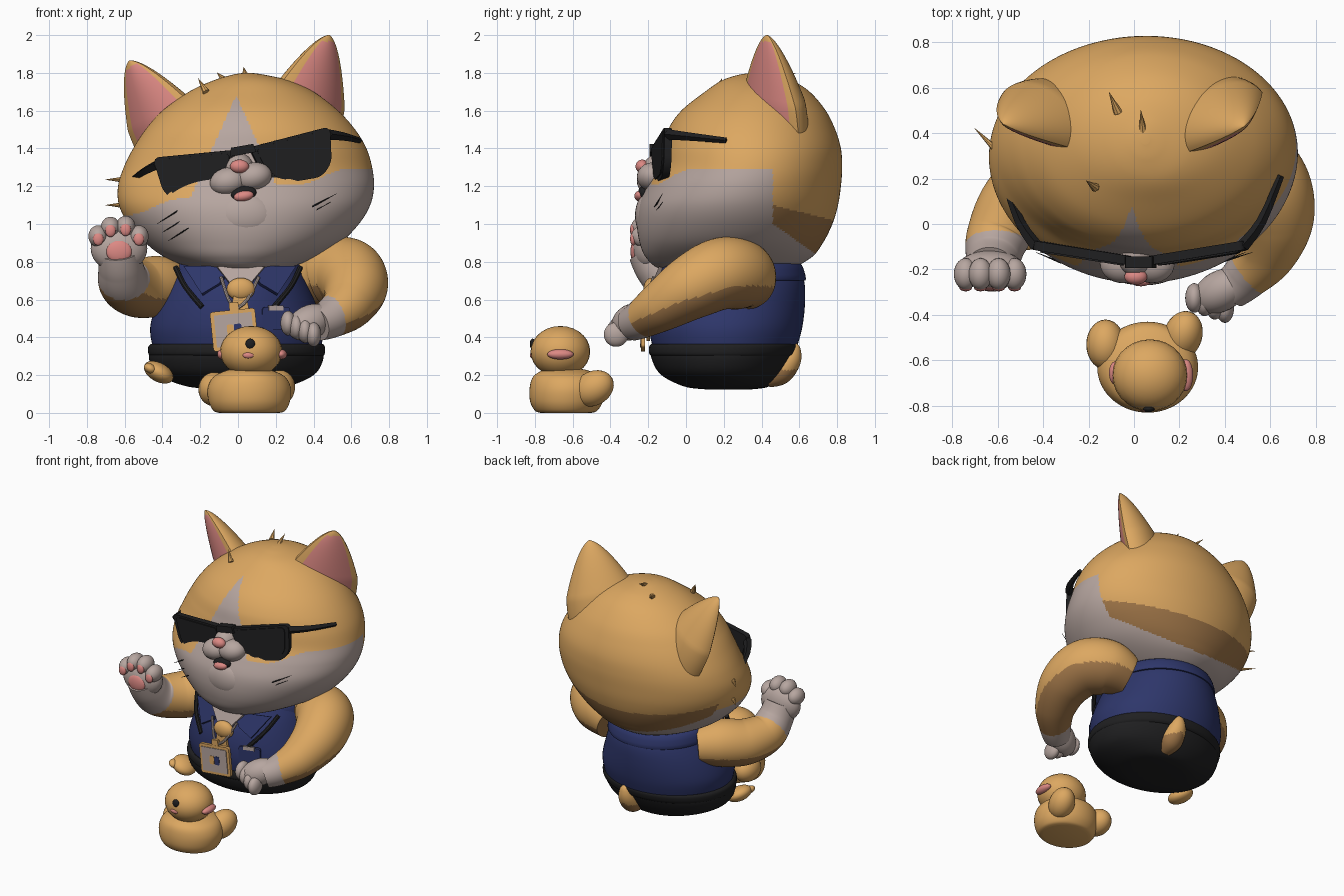
import bpy, bmesh, math
from mathutils import Vector, Matrix

def mat(name, *rgb):
    m = bpy.data.materials.new(name)
    m.diffuse_color = (*rgb, 1)
    return m

AMBER = mat("amber_fur", 0.72, 0.39, 0.12)
CREAM = mat("cream_fur", 0.47, 0.38, 0.35)
BROWN = mat("brown_fur", 0.35, 0.18, 0.065)
NAVY = mat("navy_cloth", 0.027, 0.037, 0.145)
BLACK = mat("black", 0.014, 0.014, 0.015)
PINK = mat("pink_skin", 0.72, 0.25, 0.23)

def finish(name, bm, mats, rule=None, angle=40):
    """Turn a bmesh into an object; rule(centre, normal) picks the material slot."""
    bmesh.ops.recalc_face_normals(bm, faces=bm.faces)
    if rule:
        for f in bm.faces:
            f.material_index = rule(f.calc_center_median(), f.normal)
    me = bpy.data.meshes.new(name)
    bm.to_mesh(me)
    bm.free()
    for m in mats:
        me.materials.append(m)
    me.shade_smooth()
    me.set_sharp_from_angle(angle=math.radians(angle))
    ob = bpy.data.objects.new(name, me)
    bpy.context.collection.objects.link(ob)
    return ob

def skin(name, rings, mats, rule=None, angle=40):
    """Skin closed rings of points and cap both ends."""
    bm = bmesh.new()
    rows = [[bm.verts.new(p) for p in r] for r in rings]
    n = len(rows[0])
    for a, b in zip(rows, rows[1:]):
        for i in range(n):
            j = (i + 1) % n
            bm.faces.new((a[i], a[j], b[j], b[i]))
    bm.faces.new(rows[0])
    bm.faces.new(rows[-1])
    return finish(name, bm, mats, rule, angle)

def spline(rows, steps):
    """Smooth interpolation through rows of numbers."""
    out = []
    for i in range(len(rows) - 1):
        p0, p1, p2, p3 = (rows[max(0, min(len(rows) - 1, i + k))] for k in (-1, 0, 1, 2))
        for s in range(steps):
            t = s / steps
            out.append([0.5 * (2 * b + (c - a) * t + (2 * a - 5 * b + 4 * c - d) * t * t
                               + (3 * b - a - 3 * c + d) * t ** 3)
                        for a, b, c, d in zip(p0, p1, p2, p3)])
    return out + [list(rows[-1])]

def loft(name, rows, mats, rule=None, n=72, steps=6):
    """Horizontal oval sections: z, left, right, front, back."""
    rings = []
    for z, xl, xr, yf, yb in spline(rows, steps):
        ring = []
        for k in range(n):
            a = math.tau * k / n
            ring.append(((xl + xr) / 2 + (xr - xl) / 2 * math.cos(a),
                         (yf + yb) / 2 + (yb - yf) / 2 * math.sin(a), z))
        rings.append(ring)
    return skin(name, rings, mats, rule)

def tube(name, rows, mats, rule=None, n=32, steps=8):
    """Round limb along x, y, z, radius."""
    path = spline(rows, steps)
    rings = []
    for i, (x, y, z, r) in enumerate(path):
        t = (Vector(path[min(i + 1, len(path) - 1)][:3]) - Vector(path[max(i - 1, 0)][:3])).normalized()
        u = t.cross(Vector((1, 0, 0))).normalized()
        v = t.cross(u)
        rings.append([Vector((x, y, z)) + r * (u * math.cos(math.tau * k / n) + v * math.sin(math.tau * k / n))
                      for k in range(n)])
    return skin(name, rings, mats, rule)

def blob(name, loc, radii, m, rot=(0, 0, 0), seg=28):
    bm = bmesh.new()
    bmesh.ops.create_uvsphere(bm, u_segments=seg, v_segments=seg // 2, radius=1)
    bm.transform(at(*loc, *rot) @ Matrix.Diagonal((*radii, 1)))
    return finish(name, bm, [m])

def plate(name, pts, depth, m, matrix, bevel=0.0):
    """Upright plate from an x, z outline."""
    bm = bmesh.new()
    face = bm.faces.new([bm.verts.new((x, -depth / 2, z)) for x, z in pts])
    ext = bmesh.ops.extrude_face_region(bm, geom=[face])
    bmesh.ops.translate(bm, vec=(0, depth, 0), verts=[v for v in ext["geom"] if isinstance(v, bmesh.types.BMVert)])
    if bevel:
        edges = [e for e in bm.edges if abs(e.verts[0].co.y - e.verts[1].co.y) > depth / 2]
        bmesh.ops.bevel(bm, geom=edges, offset=bevel, segments=4, affect='EDGES', profile=0.5)
    bm.transform(matrix)
    return finish(name, bm, [m])

def box_pts(w, h):
    return [(-w, -h), (w, -h), (w, h), (-w, h)]

def at(x, y, z, rx=0.0, ry=0.0, rz=0.0):
    return (Matrix.Translation((x, y, z)) @ Matrix.Rotation(rz, 4, 'Z')
            @ Matrix.Rotation(ry, 4, 'Y') @ Matrix.Rotation(rx, 4, 'X'))

def spike(name, base, tip, r, m):
    tube(name, [(*base, r), (*tip, 0.001)], [m], n=8, steps=2)

# Head with mask, blaze and nape markings
def head_paint(c, n):
    if c.y < 0.3 and c.z > 1.1 and abs(c.x + 0.01) < (1.68 - c.z) * 0.45:
        return 1
    if c.y < 0.46:
        return 1 if c.z - 0.18 * c.x < 1.17 + 0.02 * math.sin(c.x * 14) else 0
    if c.z < 1.0 - 0.7 * (c.y - 0.46):
        return 1
    return 2 if c.z < 1.1 - 0.25 * (c.y - 0.46) else 0

loft("head", [
    (0.74, -0.06, 0.12, 0.05, 0.3), (0.76, -0.22, 0.25, -0.13, 0.53), (0.82, -0.38, 0.40, -0.21, 0.66),
    (0.9, -0.49, 0.54, -0.245, 0.725), (1.0, -0.58, 0.64, -0.26, 0.775), (1.1, -0.63, 0.70, -0.25, 0.805),
    (1.2, -0.635, 0.72, -0.205, 0.82), (1.3, -0.605, 0.71, -0.15, 0.827), (1.4, -0.555, 0.68, -0.125, 0.82),
    (1.5, -0.49, 0.62, -0.095, 0.79), (1.6, -0.40, 0.53, -0.025, 0.74), (1.7, -0.26, 0.40, 0.1, 0.655),
    (1.76, -0.13, 0.27, 0.19, 0.56), (1.79, -0.03, 0.14, 0.28, 0.46), (1.8, 0.03, 0.07, 0.35, 0.4)],
    [AMBER, CREAM, BROWN], head_paint, n=320, steps=11)

# Ears: rounded back, hollow pink front
def ear(name, base, tip, width, depth):
    base, tip, width = Vector(base), Vector(tip), Vector(width)
    back = (tip - base).cross(width).normalized() * depth
    size = lambda t: max(1 - t, 0.002) ** 0.65 * (1 - 0.5 * max(0, 0.3 - t))
    rings = []
    for i in range(33):
        t = 1 - 1.1 * (1 - i / 32) ** 1.4
        ring = []
        for k in range(64):
            c, s = math.cos(math.tau * k / 64), math.sin(math.tau * k / 64)
            ring.append(base.lerp(tip, t) + size(t) * (width * c + back * (s if s > 0 else -0.45 * s * s)))
        rings.append(ring)
    def paint(c, n):
        t = (c - base).dot(tip - base) / (tip - base).length_squared
        p = c - base.lerp(tip, t)
        inner = n.dot(back) < 0 and abs(p.dot(width)) < 0.8 * size(t) * width.length_squared
        return 1 if inner and t < 0.93 else 0
    skin(name, rings, [AMBER, PINK], paint)

ear("right_ear", (0.35, 0.45, 1.53), (0.485, 0.43, 2.0), (0.22, 0.17, -0.07), 0.2)
ear("left_ear", (-0.35, 0.45, 1.44), (-0.575, 0.44, 1.865), (0.21, -0.15, 0.09), 0.2)

# Muzzle, nose, mouth, chin
blob("left_muzzle", (-0.05, -0.175, 1.225), (0.1, 0.085, 0.075), CREAM, (0, -0.2, 0))
blob("right_muzzle", (0.08, -0.175, 1.25), (0.1, 0.085, 0.075), CREAM, (0, -0.2, 0))
blob("nose_bridge", (0.005, -0.13, 1.29), (0.08, 0.1, 0.085), CREAM)
blob("nose", (0.008, -0.232, 1.305), (0.05, 0.035, 0.036), PINK)
blob("mouth", (0.03, -0.225, 1.16), (0.068, 0.03, 0.04), BLACK, (0, -0.17, 0))
blob("tongue", (0.03, -0.244, 1.148), (0.053, 0.03, 0.028), PINK, (0, -0.17, 0))
blob("chin", (0.04, -0.2, 1.045), (0.16, 0.07, 0.12), CREAM)

# Whiskers and head tufts
for i in range(3):
    z = 1.0 + 0.045 * i
    spike("right_whisker", (0.33 + 0.03 * i, -0.185 + 0.01 * i, z), (0.46 + 0.03 * i, -0.125, z + 0.07), 0.005, BLACK)
    spike("left_whisker", (-0.26 - 0.03 * i, -0.19 + 0.01 * i, z - 0.02), (-0.37 - 0.03 * i, -0.125, z - 0.09), 0.005, BLACK)
for z in (1.1, 1.235):
    spike("cheek_tuft", (-0.58, 0.3, z), (-0.70, 0.42, z), 0.02, AMBER)
for a, b in (((-0.17, 0.16, 1.70), (-0.21, 0.19, 1.77)), ((0.04, 0.4, 1.78), (0.03, 0.5, 1.83)),
             ((-0.07, 0.49, 1.76), (-0.11, 0.58, 1.80))):
    spike("head_tuft", a, b, 0.02, AMBER)

# Sunglasses, tilted with the head
G = at(0.035, -0.168, 1.335, 0, math.radians(-10), 0)
for s, side in ((1, "right"), (-1, "left")):
    lens = [(0.035, 0.065), (0.48, 0.1), (0.455, -0.09), (0.39, -0.155), (0.16, -0.155), (0.075, -0.07)]
    yaw = Matrix.Rotation(s * math.radians(9), 4, 'Z')
    plate(side + "_frame", [(s * x, z) for x, z in lens], 0.04, BLACK, G @ yaw, 0.035)
    plate(side + "_lens", [(s * (0.26 + (x - 0.26) * 0.86), z * 0.86 - 0.002) for x, z in lens],
          0.008, BLACK, G @ yaw @ Matrix.Translation((0, -0.023, 0)), 0.03)
    ends = [G @ Vector(p) for p in ((s * 0.46, 0.07, 0.06), (s * 0.54, 0.18, 0.035), (s * 0.62, 0.38, 0.0))]
    tube(side + "_temple", [(*p, r) for p, r in zip(ends, (0.028, 0.022, 0.015))], [BLACK], n=4, steps=3)
plate("glasses_bridge", [(-0.07, 0.035), (0.07, 0.035), (0.06, 0.08), (-0.06, 0.08)], 0.05, BLACK, G)

# Body: trousers, belt, shirt, tail and foot
loft("trousers", [(0.125, -0.1, 0.1, 0.1, 0.35), (0.14, -0.27, 0.26, -0.01, 0.44), (0.2, -0.42, 0.4, -0.13, 0.51),
                  (0.28, -0.47, 0.45, -0.18, 0.56), (0.36, -0.46, 0.45, -0.19, 0.59)], [BLACK])
loft("belt", [(0.30, -0.465, 0.45, -0.18, 0.57), (0.315, -0.475, 0.46, -0.195, 0.585),
              (0.35, -0.475, 0.46, -0.195, 0.595), (0.365, -0.46, 0.45, -0.185, 0.59)], [BLACK], steps=3)
loft("shirt", [(0.34, -0.45, 0.44, -0.175, 0.585), (0.45, -0.465, 0.45, -0.195, 0.615), (0.58, -0.43, 0.41, -0.185, 0.63),
               (0.7, -0.37, 0.36, -0.14, 0.625), (0.8, -0.3, 0.3, -0.05, 0.58)], [NAVY])
loft("back_collar", [(0.70, -0.34, 0.34, -0.05, 0.62), (0.71, -0.36, 0.36, -0.06, 0.635),
                     (0.78, -0.34, 0.34, -0.04, 0.615), (0.80, -0.3, 0.3, 0.0, 0.58)], [NAVY], steps=3)
tube("tail", [(0.09, 0.42, 0.18, 0.05), (0.09, 0.49, 0.22, 0.075), (0.09, 0.545, 0.28, 0.065), (0.09, 0.57, 0.34, 0.04),
              (0.09, 0.573, 0.37, 0.01)], [AMBER, BROWN], lambda c, n: 1 if c.z < 0.23 or n.z < -0.4 else 0)
blob("left_foot", (-0.42, -0.02, 0.215), (0.085, 0.09, 0.05), AMBER, (0, 0.5, 0))
blob("left_toes", (-0.465, -0.075, 0.235), (0.035, 0.04, 0.025), AMBER, (0, 0.5, 0))

# Arms
PAW = Vector((0.37, -0.31, 0.47))
tube("right_arm", [(0.34, 0.34, 0.68, 0.14), (0.47, 0.29, 0.73, 0.185), (0.58, 0.18, 0.735, 0.19),
                   (0.62, 0.03, 0.665, 0.172), (0.58, -0.12, 0.57, 0.137), (0.49, -0.23, 0.5, 0.105), (0.42, -0.29, 0.47, 0.09)],
     [AMBER, CREAM, BROWN],
     lambda c, n: 1 if (c - PAW).length < 0.2 else (2 if n.z < -0.35 else 0), n=80, steps=16)
tube("left_arm", [(-0.3, 0.3, 0.66, 0.13), (-0.42, 0.2, 0.67, 0.16), (-0.53, 0.08, 0.66, 0.155), (-0.6, -0.06, 0.69, 0.138),
                  (-0.62, -0.15, 0.77, 0.12), (-0.63, -0.2, 0.86, 0.11)], [AMBER, CREAM, BROWN],
     lambda c, n: 1 if c.y - 0.6 * (c.z - 0.7) < -0.1 else (2 if n.z < -0.35 else 0), n=80, steps=16)

# Right paw resting
blob("right_paw", (0.38, -0.295, 0.48), (0.135, 0.09, 0.09), CREAM, (0, -0.4, 0.5))
for i in range(4):
    blob("right_paw_finger", (0.265 + 0.045 * i, -0.325 - 0.015 * i, 0.475 - 0.02 * i), (0.04, 0.065, 0.065), CREAM, (0.4, 0, 0))

# Left paw waving, with pads
blob("left_paw", (-0.63, -0.2, 0.87), (0.15, 0.085, 0.125), CREAM)
blob("palm_pad", (-0.63, -0.272, 0.855), (0.068, 0.022, 0.06), PINK)
for x, z in ((-0.74, 0.935), (-0.675, 0.98), (-0.595, 0.985), (-0.525, 0.935)):
    blob("left_paw_finger", (x, -0.22, z), (0.052, 0.07, 0.058), CREAM)
    blob("finger_pad", (x, -0.28, z - 0.015), (0.028, 0.016, 0.034), PINK)

# Collar, tie, straps and pocket
plate("shirt_gap", [(-0.12, 0.1), (0, -0.07), (0.13, 0.1)], 0.02, CREAM, at(0.01, -0.172, 0.68, -0.4))
for s in (-1, 1):
    plate("collar_wing", [(s * x, z) for x, z in ((0.06, 0.09), (0.32, 0.09), (0.2, -0.07), (0.11, -0.01))],
          0.025, NAVY, at(0.01, -0.178, 0.69, -0.4, 0, s * 0.3))
blob("tie_knot", (0.015, -0.185, 0.655), (0.075, 0.04, 0.06), AMBER)
plate("tie", [(-0.03, 0.1), (0.03, 0.1), (0.07, -0.1), (0, -0.16), (-0.07, -0.1)], 0.02, AMBER, at(0.01, -0.2, 0.54))
for s in (-1, 1):
    tube("lanyard", [(0.01 + s * 0.1, -0.17, 0.72, 0.009), (0.0 + s * 0.05, -0.21, 0.6, 0.009), (-0.01, -0.225, 0.55, 0.009)],
         [CREAM], n=8, steps=3)
    tube("shoulder_strap", [(s * 0.33, 0.0, 0.77, 0.015), (s * 0.28, -0.085, 0.67, 0.015), (s * 0.19, -0.155, 0.56, 0.015)],
         [BLACK], n=8, steps=4)
plate("pocket", box_pts(0.075, 0.06), 0.02, NAVY, at(0.2, -0.15, 0.5, 0, 0, 0.27), 0.015)
plate("pocket_tag", box_pts(0.04, 0.013), 0.015, CREAM, at(0.2, -0.16, 0.555, 0, 0, 0.27))

# Name badge with plain picture
B = at(-0.02, -0.228, 0.44, 0, -0.1, 0)
plate("badge_frame", box_pts(0.12, 0.105), 0.022, AMBER, B, 0.015)
plate("badge_card", box_pts(0.1, 0.085), 0.008, CREAM, B @ Matrix.Translation((0, -0.012, 0)))
plate("badge_blue_mark", box_pts(0.02, 0.03), 0.006, NAVY, B @ Matrix.Translation((0.02, -0.016, 0)), 0.01)
plate("badge_amber_mark", box_pts(0.018, 0.03), 0.006, AMBER, B @ Matrix.Translation((-0.02, -0.016, 0)), 0.01)
plate("badge_clip", box_pts(0.025, 0.025), 0.02, AMBER, B @ Matrix.Translation((0.01, 0, 0.12)))

# Toy duck
loft("duck_body", [(0.0, -0.1, 0.22, -0.77, -0.5), (0.012, -0.13, 0.25, -0.8, -0.47), (0.06, -0.155, 0.275, -0.825, -0.44),
                   (0.13, -0.16, 0.28, -0.828, -0.43), (0.19, -0.13, 0.25, -0.81, -0.45), (0.225, -0.06, 0.18, -0.76, -0.52),
                   (0.235, 0.0, 0.12, -0.7, -0.58)], [AMBER])
blob("duck_left_wing", (-0.125, -0.53, 0.125), (0.085, 0.11, 0.09), AMBER)
blob("duck_right_wing", (0.215, -0.49, 0.13), (0.085, 0.115, 0.09), AMBER, (0.5, 0, -0.3))
blob("duck_head", (0.07, -0.665, 0.325), (0.165, 0.158, 0.135), AMBER)
blob("duck_right_cheek", (0.228, -0.665, 0.31), (0.032, 0.07, 0.027), PINK)
blob("duck_left_cheek", (-0.085, -0.655, 0.31), (0.025, 0.05, 0.027), PINK)
blob("duck_front_cheek", (0.055, -0.815, 0.305), (0.03, 0.012, 0.016), PINK)
blob("duck_eye", (0.065, -0.812, 0.365), (0.025, 0.015, 0.028), BLACK)
